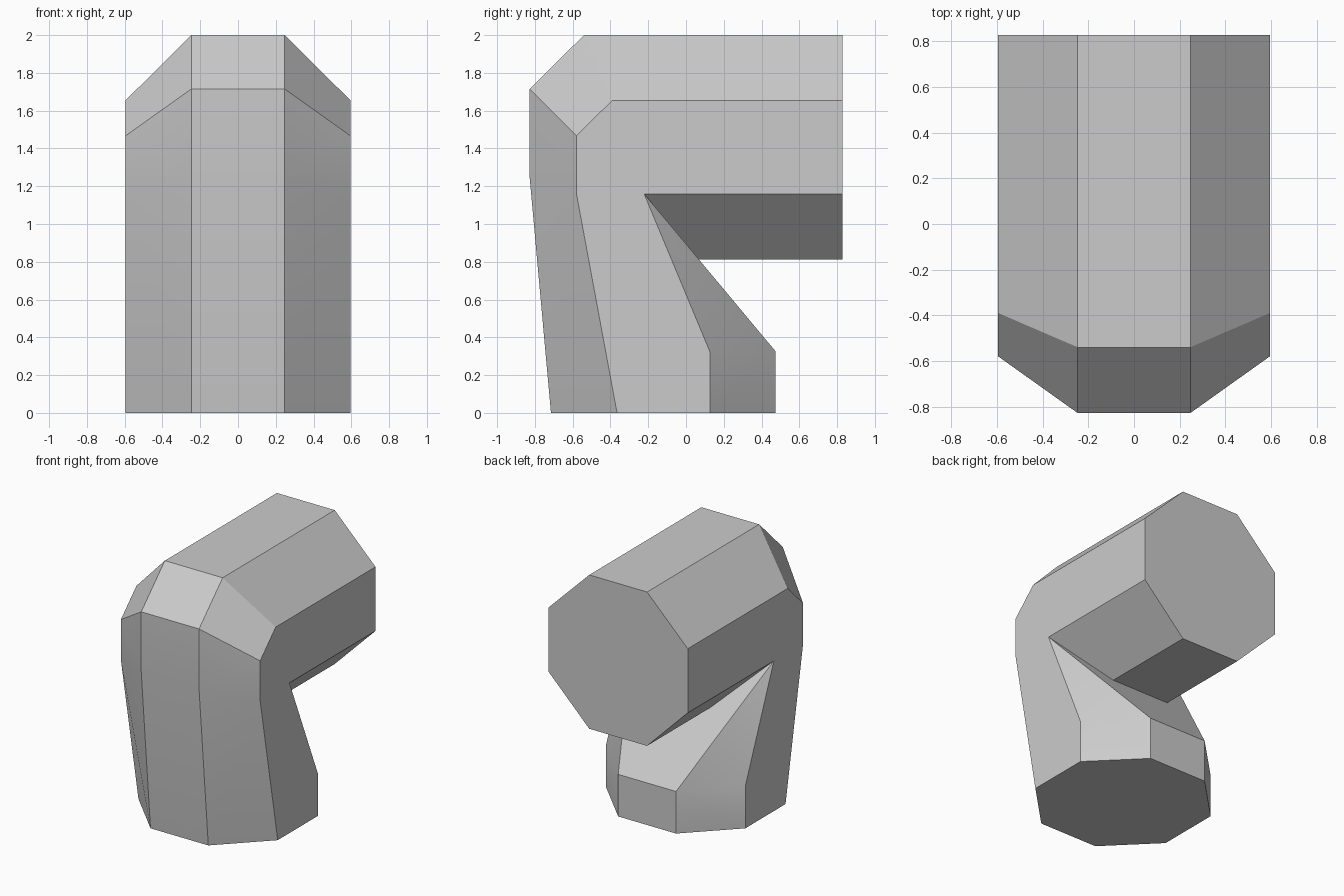
import bpy, bmesh, math

cube = bpy.data.objects.get("Cube")
if cube:
    bpy.data.objects.remove(cube, do_unlink=True)

INNER, OUTER = 0.247, 0.595

# Long edges of the bent octagonal tube as (y, z), from the foot to the open end
crest = [(-0.715, 0), (-0.828, 1.25), (-0.828, 1.715), (-0.54, 2), (0.828, 2)]
flank = [(-0.365, 0), (-0.58, 1.16), (-0.58, 1.467), (-0.39, 1.655), (0.828, 1.655)]
hip = [(0.126, 0), (0.126, 0.325), (-0.222, 1.16), (0.828, 1.16)]
heel = [(0.475, 0), (0.475, 0.325), (0.068, 0.812), (0.828, 0.812)]

bm = bmesh.new()


def rail(points, x):
    return [bm.verts.new((x, y, z)) for y, z in points]


def strip(a, b):
    """Quads between two rails."""
    for i in range(len(a) - 1):
        bm.faces.new((a[i], a[i + 1], b[i + 1], b[i]))


# Left and right sides
sides = []
for s in (1, -1):
    c, f = rail(crest, s * INNER), rail(flank, s * OUTER)
    p, h = rail(hip, s * OUTER), rail(heel, s * INNER)
    strip(c, f)
    strip(p[:2], h[:2])
    strip(p[2:], h[2:])
    bm.faces.new((p[1], h[1], p[2]))
    bm.faces.new(f + p[::-1])
    sides.append((c, f, p, h))
(c1, f1, p1, h1), (c2, f2, p2, h2) = sides

# Front, top, back and underside panels
strip(c1, c2)
strip(h1[:2], h2[:2])
strip(h1[2:], h2[2:])

# Slope in the crook of the bend
bm.faces.new((h1[1], p1[2], h1[2], h2[2], p2[2], h2[1]))

# Octagonal end caps
for i in (0, -1):
    bm.faces.new((c1[i], f1[i], p1[i], h1[i], h2[i], p2[i], f2[i], c2[i]))

bmesh.ops.recalc_face_normals(bm, faces=bm.faces)
mesh = bpy.data.meshes.new("octagonal_elbow")
bm.to_mesh(mesh)
bm.free()

# Plain grey
grey = bpy.data.materials.new("grey")
grey.use_nodes = True
grey.diffuse_color = (0.6, 0.6, 0.6, 1)
grey.node_tree.nodes["Principled BSDF"].inputs["Base Color"].default_value = grey.diffuse_color
mesh.materials.append(grey)

elbow = bpy.data.objects.new("octagonal_elbow", mesh)
bpy.context.collection.objects.link(elbow)
bpy.context.view_layer.objects.active = elbow
elbow.select_set(True)
bpy.ops.object.shade_smooth_by_angle(angle=math.radians(30))
